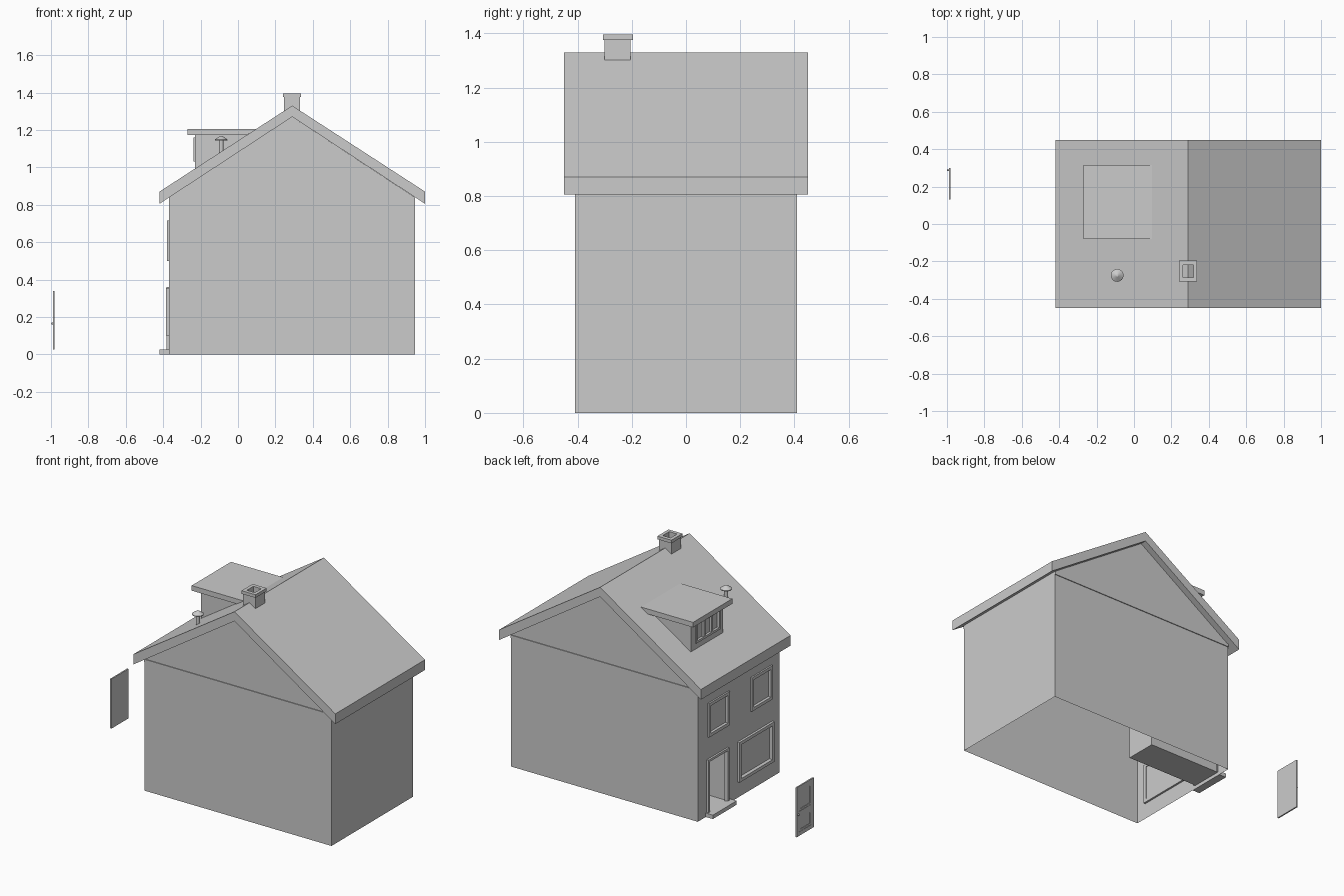
import bpy, bmesh, math
from mathutils import Vector

if "Cube" in bpy.data.objects:
    bpy.data.objects.remove(bpy.data.objects["Cube"])


def make(name, verts, faces):
    me = bpy.data.meshes.new(name)
    me.from_pydata(verts, [], faces)
    bm = bmesh.new()
    bm.from_mesh(me)
    bmesh.ops.remove_doubles(bm, verts=bm.verts, dist=1e-5)
    bmesh.ops.recalc_face_normals(bm, faces=bm.faces)
    bm.to_mesh(me)
    bm.free()
    ob = bpy.data.objects.new(name, me)
    bpy.context.collection.objects.link(ob)
    return ob


def box(name, x0, x1, y0, y1, z0, z1, skip=()):
    v = [(x, y, z) for x in (x0, x1) for y in (y0, y1) for z in (z0, z1)]
    f = {'-x': (0, 1, 3, 2), '+x': (4, 6, 7, 5), '-y': (0, 4, 5, 1),
         '+y': (2, 3, 7, 6), '-z': (0, 2, 6, 4), '+z': (1, 5, 7, 3)}
    return make(name, v, [q for k, q in f.items() if k not in skip])


def prism(name, pts, y0, y1):
    """Extrude an x-z profile along y."""
    n = len(pts)
    v = [(x, y, z) for y in (y0, y1) for x, z in pts]
    f = [tuple(range(n)), tuple(range(n, 2 * n))]
    f += [(i, (i + 1) % n, n + (i + 1) % n, n + i) for i in range(n)]
    return make(name, v, f)


def ring(name, outer, inner, d0, d1, axis):
    """Rectangular frame; outer/inner = (a0, a1, b0, b1), d = depth range."""
    v, f = [], []
    for r in (outer, inner):
        for d in (d0, d1):
            for a, b in ((r[0], r[2]), (r[1], r[2]), (r[1], r[3]), (r[0], r[3])):
                v.append((d, a, b) if axis == 'x' else (a, b, d))
    for i in range(4):
        j = (i + 1) % 4
        f += [(i, j, 4 + j, 4 + i), (8 + i, 8 + j, 12 + j, 12 + i),
              (i, j, 8 + j, 8 + i), (4 + i, 4 + j, 12 + j, 12 + i)]
    return make(name, v, f)


def facade(name, x, y0, y1, z0, z1, holes):
    """Wall plane facing -x with rectangular holes."""
    ys = sorted({y0, y1, *[h[0] for h in holes], *[h[1] for h in holes]})
    zs = sorted({z0, z1, *[h[2] for h in holes], *[h[3] for h in holes]})
    v, f = [], []
    for a, b in zip(ys, ys[1:]):
        for c, d in zip(zs, zs[1:]):
            my, mz = (a + b) / 2, (c + d) / 2
            if any(h[0] < my < h[1] and h[2] < mz < h[3] for h in holes):
                continue
            k = len(v)
            v += [(x, a, c), (x, a, d), (x, b, d), (x, b, c)]
            f.append((k, k + 1, k + 2, k + 3))
    return make(name, v, f)


def window(name, x, y0, y1, z0, z1, proud, panes=1, w=0.02):
    ring(name + "_frame", (y0, y1, z0, z1), (y0 + w, y1 - w, z0 + w, z1 - w),
         x - proud, x + 0.012, 'x')
    make(name + "_glass", [(x + 0.008, a, b) for a, b in
         ((y0, z0), (y0, z1), (y1, z1), (y1, z0))], [(0, 1, 2, 3)])
    for i in range(1, panes):
        c = y0 + w / 2 + (y1 - y0 - w) * i / panes
        box(f"{name}_mullion_{i}", x - proud, x + 0.008, c - w / 2, c + w / 2, z0 + w, z1 - w)


XL, XR, Y, RIDGE = -0.37, 0.945, 0.41, 0.29

# house shell, open underneath
wins = [(0.10, 0.31, 0.50, 0.715), (-0.33, -0.12, 0.50, 0.715), (-0.34, 0.01, 0.10, 0.355)]
door = (0.125, 0.305, 0.022, 0.345)
inset = [(a + 0.01, b - 0.01, c + 0.01, d - 0.01) for a, b, c, d in wins]
facade("entrance_wall", XL, -Y, Y, 0, 0.84, inset + [door])
make("rear_wall", [(XR, -Y, 0), (XR, Y, 0), (XR, Y, 0.84), (XR, -Y, 0.84)], [(0, 1, 2, 3)])
for s, side in ((-1, "front"), (1, "back")):
    make(side + "_gable_wall", [(XL, s * Y, 0), (XR, s * Y, 0), (XR, s * Y, 0.84),
         (RIDGE, s * Y, 1.27), (XL, s * Y, 0.84)], [(0, 1, 2, 3, 4)])
    ya, yb = sorted((s * Y, s * (Y + 0.005)))
    box(side + "_gable_band", XL, XR, ya, yb, 0.82, 0.838)

# main roof
prism("roof", [(-0.42, 0.805), (-0.42, 0.87), (RIDGE, 1.33), (1.0, 0.87),
               (1.0, 0.805), (RIDGE, 1.27)], -0.45, 0.45)

# windows
for n, wn in zip(("upper_left_window", "upper_right_window", "ground_window"), wins):
    window(n, XL, *wn, 0.015 if n == "ground_window" else 0.01)

# doorway surround, hallway and step
box("hallway", XL, 0.13, 0.115, 0.315, 0.022, 0.355, skip=('-x',))
for n, a, b, c, d in (("left_jamb", 0.305, 0.32, 0.022, 0.36),
                      ("right_jamb", 0.11, 0.125, 0.022, 0.36),
                      ("lintel", 0.125, 0.305, 0.345, 0.36)):
    box("door_" + n, XL - 0.012, XL + 0.01, a, b, c, d)
box("door_step", -0.42, XL, 0.09, 0.33, 0.0, 0.025)

# detached door leaf with two recessed panels and a knob
panels = [(0.152, 0.278, 0.05, 0.145), (0.152, 0.278, 0.18, 0.312)]
facade("door_face", -0.99, 0.13, 0.30, 0.025, 0.34, panels)
box("door_leaf", -0.99, -0.981, 0.13, 0.30, 0.025, 0.34, skip=('-x',))
for i, (a, b, c, d) in enumerate(panels):
    box(f"door_panel_recess_{i}", -0.99, -0.985, a, b, c, d, skip=('-x',))
    ring(f"door_panel_trim_{i}", (a, b, c, d), (a + 0.012, b - 0.012, c + 0.012, d - 0.012),
         -0.988, -0.985, 'x')
bpy.ops.mesh.primitive_uv_sphere_add(segments=12, ring_count=8, radius=0.006,
                                     location=(-0.994, 0.288, 0.165))
bpy.context.object.name = "door_knob"
bpy.ops.object.shade_smooth_by_angle()

# dormer: side cheeks run back into the main roof slope
xd, y0, y1 = -0.23, -0.045, 0.28
for n, y in (("left", y1), ("right", y0)):
    make(f"dormer_{n}_cheek", [(xd, y, 0.98), (xd, y, 1.18), (0.06, y, 1.18)], [(0, 1, 2)])
dw = (-0.01, 0.235, 1.03, 1.16)
facade("dormer_wall", xd, y0, y1, 0.98, 1.18,
       [(dw[0] + 0.006, dw[1] - 0.006, dw[2] + 0.006, dw[3] - 0.006)])
window("dormer_window", xd, *dw, 0.007, panes=3, w=0.014)
prism("dormer_roof", [(-0.27, 1.173), (-0.27, 1.205), (0.097, 1.205), (0.047, 1.173)], -0.08, 0.315)

# hollow chimney
co, ci = (0.247, 0.332, -0.30, -0.205), (0.262, 0.318, -0.285, -0.22)
ring("chimney", co, ci, 1.29, 1.376, 'z')
ring("chimney_cap", (0.24, 0.338, -0.307, -0.196), ci, 1.376, 1.396, 'z')

# vent pipe with conical hood
for n, r1, r2, z0, z1 in (("vent_pipe", 0.012, 0.012, 1.05, 1.148),
                          ("vent_hood_rim", 0.034, 0.034, 1.144, 1.149),
                          ("vent_hood", 0.034, 0.006, 1.149, 1.168)):
    bpy.ops.mesh.primitive_cone_add(vertices=24, radius1=r1, radius2=r2, depth=z1 - z0,
                                    location=(-0.09, -0.275, (z0 + z1) / 2))
    bpy.context.object.name = n
    bpy.ops.object.shade_smooth_by_angle()
